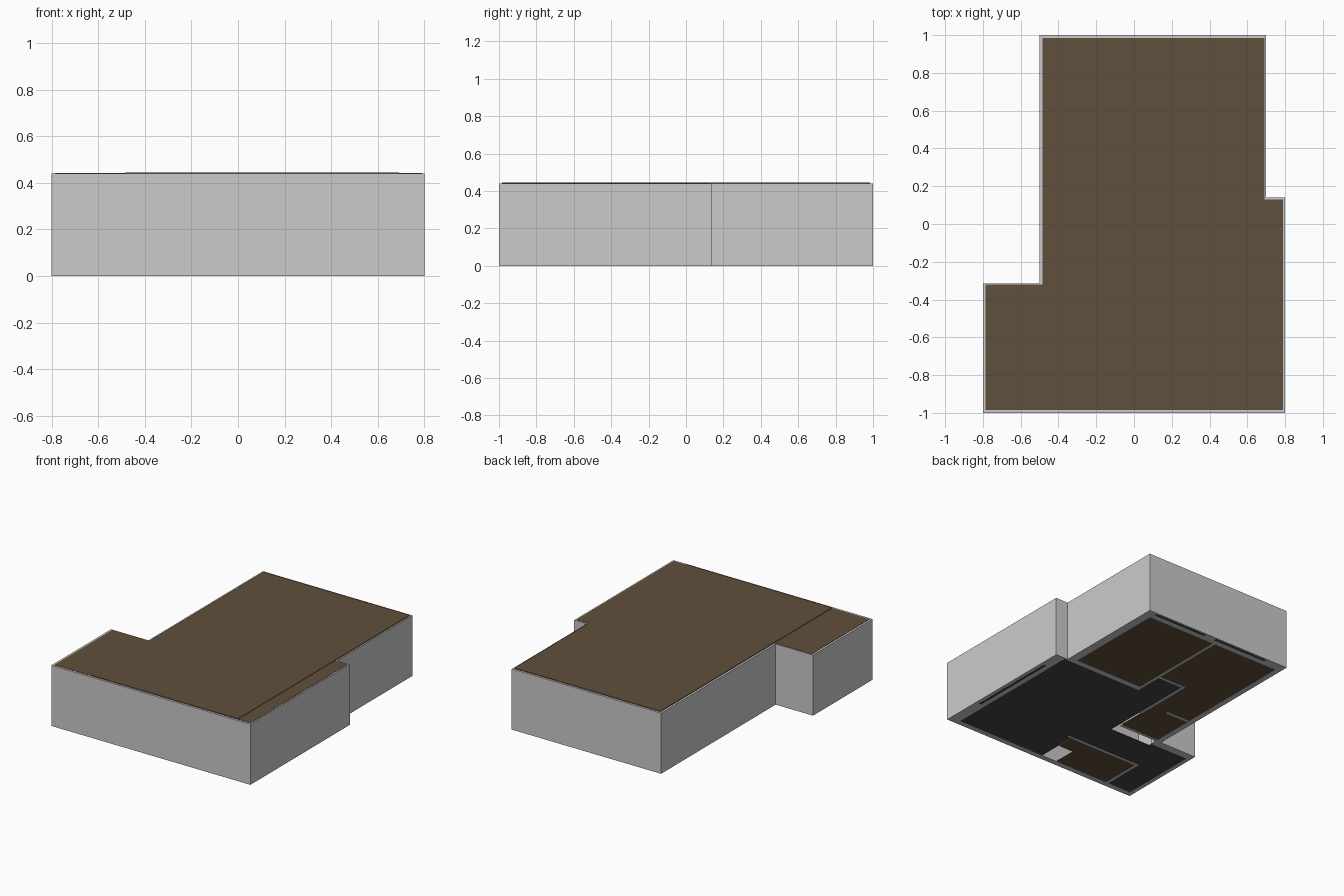
import bpy, bmesh

if "Cube" in bpy.data.objects:
    bpy.data.objects.remove(bpy.data.objects["Cube"])

HEIGHT = 0.44


def material(name, rgb):
    m = bpy.data.materials.new(name)
    m.diffuse_color = (*rgb, 1)
    m.use_nodes = True
    m.node_tree.nodes["Principled BSDF"].inputs["Base Color"].default_value = m.diffuse_color
    return m


BROWN = material("brown_wood", (0.12, 0.08, 0.045))
BLACK = material("dark_tile", (0.062, 0.062, 0.062))
GLASS = material("dark_glass", (0.04, 0.055, 0.05))


def finish(name, bm, mat=None):
    bmesh.ops.recalc_face_normals(bm, faces=bm.faces)
    mesh = bpy.data.meshes.new(name)
    bm.to_mesh(mesh)
    bm.free()
    ob = bpy.data.objects.new(name, mesh)
    bpy.context.collection.objects.link(ob)
    if mat:
        mesh.materials.append(mat)
    return ob


def prism(name, outline, z0, z1, mat=None):
    bm = bmesh.new()
    lo, hi = [[bm.verts.new((x, y, z)) for x, y in outline] for z in (z0, z1)]
    bm.faces.new(lo)
    bm.faces.new(hi)
    n = len(outline)
    for i in range(n):
        j = (i + 1) % n
        bm.faces.new((lo[i], lo[j], hi[j], hi[i]))
    return finish(name, bm, mat)


def block(name, rect, z0, z1, mat=None):
    x0, y0, x1, y1 = rect
    return prism(name, [(x0, y0), (x1, y0), (x1, y1), (x0, y1)], z0, z1, mat)


def ring(name, outer, inner, z0, z1):
    bm = bmesh.new()
    loops = [[bm.verts.new((x, y, z)) for x, y in pts]
             for pts, z in ((outer, z0), (outer, z1), (inner, z1), (inner, z0))]
    n = len(outer)
    for k in range(4):
        a, b = loops[k], loops[(k + 1) % 4]
        for i in range(n):
            j = (i + 1) % n
            bm.faces.new((a[i], a[j], b[j], b[i]))
    return finish(name, bm)


# Outer wall shell
outer = [(-.8, -1), (.8, -1), (.8, .14), (.7, .14), (.7, 1), (-.5, 1), (-.5, -.315), (-.8, -.315)]
inner = [(-.77, -.96), (.72, -.96), (.72, .13), (.64, .13), (.64, .93), (-.46, .93), (-.46, -.37), (-.77, -.37)]
ring("outer_walls", outer, inner, 0, HEIGHT)

# Roof: one long raised slab and two side slabs slightly lower
block("roof_main", (-.485, -.985, .69, .985), HEIGHT - .01, HEIGHT + .005, BROWN)
block("roof_left", (-.785, -.985, -.485, -.32), HEIGHT - .01, HEIGHT + .002, BROWN)
block("roof_right", (.69, -.985, .79, .13), HEIGHT - .01, HEIGHT + .002, BROWN)

# Tiled floor of the living area and hall
tile = [(.72, -.96), (.72, .13), (.07, .13), (.07, .34), (-.13, .34), (-.13, -.40), (-.47, -.40),
        (-.47, -.37), (-.77, -.37), (-.77, -.96), (-.58, -.96), (-.58, -.64), (0, -.64), (0, -.96)]
prism("tile_floor", tile, .001, .008, BLACK)

# Wooden room floors
block("bedroom_floor", (.09, .17, .64, .93), .001, .008, BROWN)
prism("long_room_floor", [(-.46, -.30), (-.15, -.30), (-.15, .36), (.07, .36), (.07, .93), (-.46, .93)],
      .001, .008, BROWN)
prism("front_room_floor", [(-.56, -.96), (-.13, -.96), (-.13, -.79), (-.01, -.79), (-.01, -.66), (-.56, -.66)],
      .001, .008, BROWN)

# Interior partitions
partitions = [
    (.07, .13, .64, .17), (.07, .17, .09, .93), (-.15, .34, .07, .36), (-.15, -.1, -.13, .34),
    (-.46, .01, -.27, .03), (-.46, -.32, -.15, -.30), (-.58, -.66, .03, -.64), (-.58, -.96, -.56, -.66),
]
for i, rect in enumerate(partitions):
    block(f"partition_{i + 1}", rect, 0, HEIGHT - .01)

# Window strips set into the underside of the walls
for i, rect in enumerate([(.755, -.70, .775, -.02), (.2, .97, .63, .99), (-.33, .97, .11, .99)]):
    block(f"window_strip_{i + 1}", rect, -.0005, .01, GLASS)
